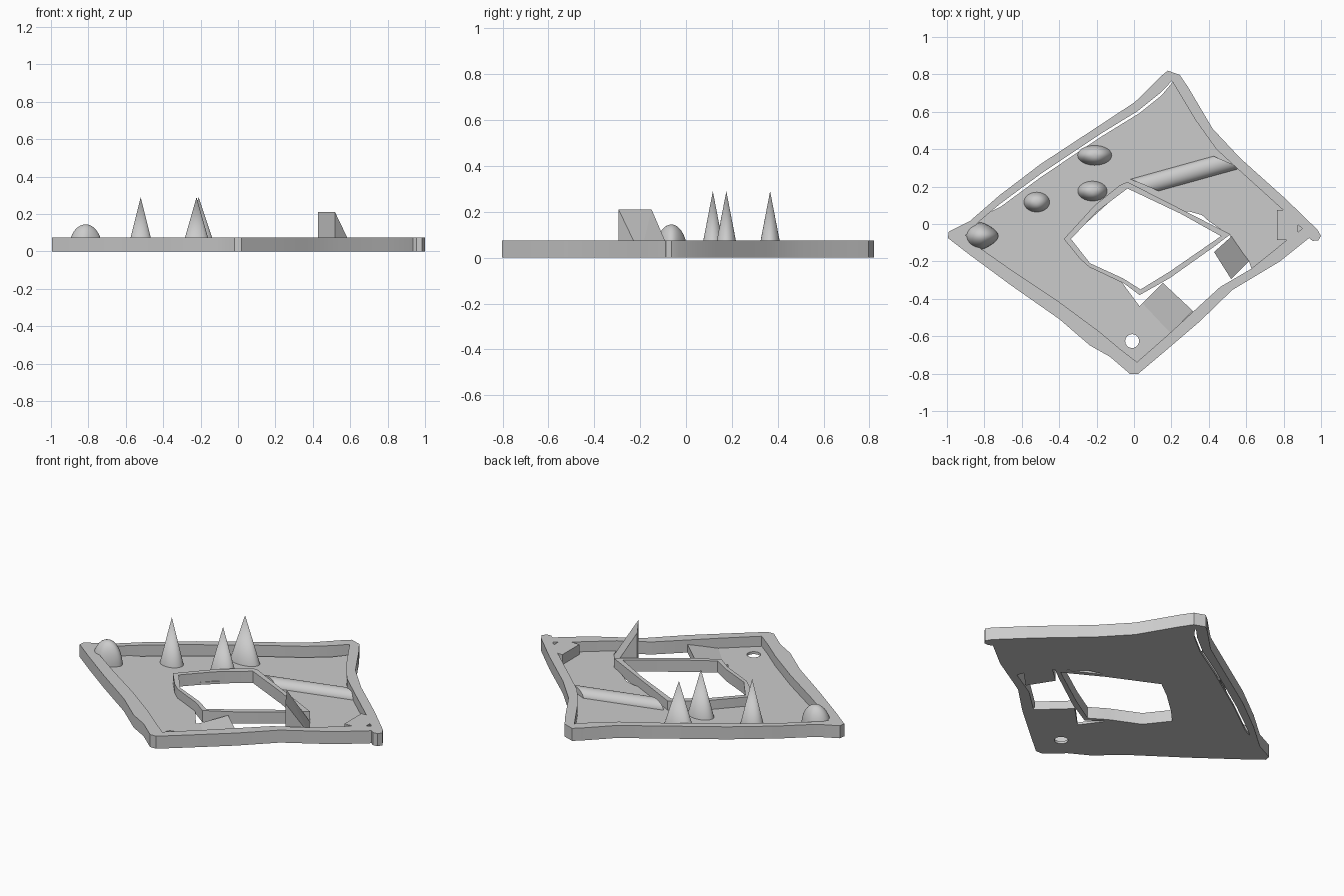
import bpy, bmesh, math
from mathutils import Vector

cube = bpy.data.objects.get("Cube")
if cube:
    bpy.data.objects.remove(cube, do_unlink=True)

grey = bpy.data.materials.new("plain grey")
grey.use_nodes = True
COLOUR = (0.6, 0.6, 0.6, 1)
grey.diffuse_color = COLOUR
grey.node_tree.nodes["Principled BSDF"].inputs["Base Color"].default_value = COLOUR


def add(name, mesh, smooth=True):
    mesh.materials.clear()
    mesh.materials.append(grey)
    obj = bpy.data.objects.new(name, mesh)
    bpy.context.collection.objects.link(obj)
    if smooth:
        bpy.ops.object.select_all(action='DESELECT')
        obj.select_set(True)
        bpy.context.view_layer.objects.active = obj
        bpy.ops.object.shade_smooth_by_angle(angle=math.radians(35))
    return obj


def plate(name, z0, z1, *loops):
    """Flat filled outline with holes, extruded from z0 to z1."""
    curve = bpy.data.curves.new(name, 'CURVE')
    curve.dimensions = '2D'
    curve.fill_mode = 'BOTH'
    curve.extrude = (z1 - z0) / 2
    for loop in loops:
        spline = curve.splines.new('POLY')
        spline.points.add(len(loop) - 1)
        for point, (x, y) in zip(spline.points, loop):
            point.co = (x, y, 0, 1)
        spline.use_cyclic_u = True
    temp = bpy.data.objects.new(name, curve)
    bpy.context.collection.objects.link(temp)
    bpy.context.view_layer.update()
    deps = bpy.context.evaluated_depsgraph_get()
    mesh = bpy.data.meshes.new_from_object(temp.evaluated_get(deps))
    bpy.data.objects.remove(temp, do_unlink=True)
    bm = bmesh.new()
    bm.from_mesh(mesh)
    bmesh.ops.remove_doubles(bm, verts=bm.verts, dist=0.0005)
    bmesh.ops.recalc_face_normals(bm, faces=bm.faces)
    bmesh.ops.translate(bm, verts=bm.verts, vec=(0, 0, (z0 + z1) / 2))
    bm.to_mesh(mesh)
    bm.free()
    return add(name, mesh)


def hull(name, points, smooth=False):
    """Convex solid around a few points."""
    mesh = bpy.data.meshes.new(name)
    bm = bmesh.new()
    for p in points:
        bm.verts.new(p)
    bmesh.ops.convex_hull(bm, input=bm.verts)
    bmesh.ops.recalc_face_normals(bm, faces=bm.faces)
    bm.to_mesh(mesh)
    bm.free()
    return add(name, mesh, smooth)


RIM, FLOOR = 0.075, 0.015

# Outer rim, with a filled right corner and a small triangular pocket
outer = [(.18, .82), (.245, .797), (.29, .73), (.42, .51), (.57, .35), (.81, .135),
         (.98, -.03), (1, -.064), (.985, -.088), (.955, -.09), (.936, -.075), (.78, -.2),
         (.525, -.353), (.353, -.52), (.166, -.68), (.02, -.803), (-.02, -.803),
         (-.128, -.71), (-.235, -.65), (-.4, -.508), (-.66, -.326), (-.877, -.166),
         (-.995, -.075), (-.99, -.04), (-.877, .016), (-.717, .155), (-.5, .32),
         (-.18, .53), (.005, .652), (.14, .786)]
upper_left = [(-.9, -.06), (-.825, .016), (-.717, .107), (-.5, .267), (-.18, .481),
              (.02, .604), (.14, .7), (.203, .765)]
lower = [(.626, -.24), (.46, -.337), (.326, -.46), (.18, -.594), (.016, -.738),
         (-.075, -.668), (-.19, -.572), (-.4, -.417), (-.65, -.25), (-.85, -.11)]
inner = upper_left + [(.326, .56), (.44, .4), (.567, .283), (.797, .075), (.765, .075),
                      (.765, -.085), (.818, -.085)] + lower
plate("outer_rim", 0, RIM, outer, inner, [(.877, -.005), (.877, -.043), (.9, -.024)])

# Floor with a drain hole, a broad opening and a narrow slit along the upper left wall
floor_edge = [(-.93, -.06), (-.84, .03)]
floor_edge += [(x + .008, y - .012) for x, y in upper_left[2:-1]]
floor_edge += [(.22, .775), (.345, .57), (.46, .41), (.585, .3), (.82, .1), (.93, -.045),
               (.83, -.115)]
floor_edge += [(x + .02, y - .025) for x, y in lower[:4]]
floor_edge += [(.016, -.77)] + [(x - .02, y - .025) for x, y in lower[5:]]
drain = [(-.01 + .037 * math.cos(i * math.tau / 32), -.626 + .037 * math.sin(i * math.tau / 32))
         for i in range(32)]
opening = [(-.035, .205), (-.35, -.08), (-.25, -.215), (-.07, -.305), (.03, -.44),
           (.155, -.315), (.32, -.47), (.46, -.345), (.63, -.245), (.615, -.198),
           (.51, -.06), (.4, .015), (.363, .048), (.29, .068), (.24, .065)]
plate("floor", 0, FLOOR, floor_edge, drain, opening)

# Raised ring around the central opening
ring_out = [(-.035, .225), (-.075, .208), (-.21, .1), (-.375, -.08), (-.29, -.185),
            (-.24, -.23), (-.05, -.32), (.03, -.38), (.19, -.29), (.43, -.12), (.515, -.055),
            (.25, .08)]
ring_in = [(-.035, .19), (-.2, .065), (-.337, -.08), (-.235, -.21), (-.06, -.29),
           (.035, -.35), (.19, -.255), (.4, -.11), (.465, -.065), (.25, .055)]
plate("inner_ring", 0, .07, ring_out, ring_in)

# Two facing ramps across the opening
for name, low, high, top in [
        ("low_ramp", [(.03, -.44), (.18, -.6)], [(.155, -.315), (.315, -.465)], .05),
        ("tall_ramp", [(.524, -.064), (.615, -.198)], [(.428, -.15), (.519, -.294)], .21)]:
    points = [(x, y, z) for x, y in low for z in (0, .01)]
    points += [(x, y, z) for x, y in high for z in (0, top)]
    hull(name, points)

# Rounded hump with slanted ends
start, along, across = Vector((-.02, .24, 0)), Vector((.444, .123, 0)), Vector((.152, -.064, 0))
hump = []
for i in range(17):
    a = math.pi * i / 16
    arc = across * (1 - math.cos(a)) / 2 + Vector((0, 0, FLOOR - .005 + .045 * math.sin(a)))
    hump += [start + arc, start + along + arc]
hull("rounded_hump", hump, True)

# Oval cones
for name, x, y, rx in [("back_cone", -.21, .367, .093), ("middle_cone", -.222, .176, .08),
                       ("left_cone", -.52, .117, .07)]:
    mesh = bpy.data.meshes.new(name)
    bm = bmesh.new()
    bmesh.ops.create_cone(bm, cap_ends=True, segments=32, radius1=1, radius2=0, depth=1)
    for v in bm.verts:
        v.co = (x + v.co.x * rx, y + v.co.y * .054, .01 + (v.co.z + .5) * .28)
    bm.to_mesh(mesh)
    bm.free()
    add(name, mesh)

# Dome in the left corner, drawn to a point on its inner side
mesh = bpy.data.meshes.new("dome")
bm = bmesh.new()
bmesh.ops.create_uvsphere(bm, u_segments=32, v_segments=20, radius=1)
bmesh.ops.bisect_plane(bm, geom=bm.verts[:] + bm.edges[:] + bm.faces[:], plane_co=(0, 0, 0),
                       plane_no=(0, 0, -1), clear_outer=True)
bmesh.ops.holes_fill(bm, edges=[e for e in bm.edges if e.is_boundary])
for v in bm.verts:
    x, y, z = v.co
    taper = 1 - .35 * max(x, 0)
    v.co = (-.815 + x * .09, -.064 + y * .072 * taper, .01 + z * .135)
bmesh.ops.recalc_face_normals(bm, faces=bm.faces)
bm.to_mesh(mesh)
bm.free()
add("dome", mesh)
